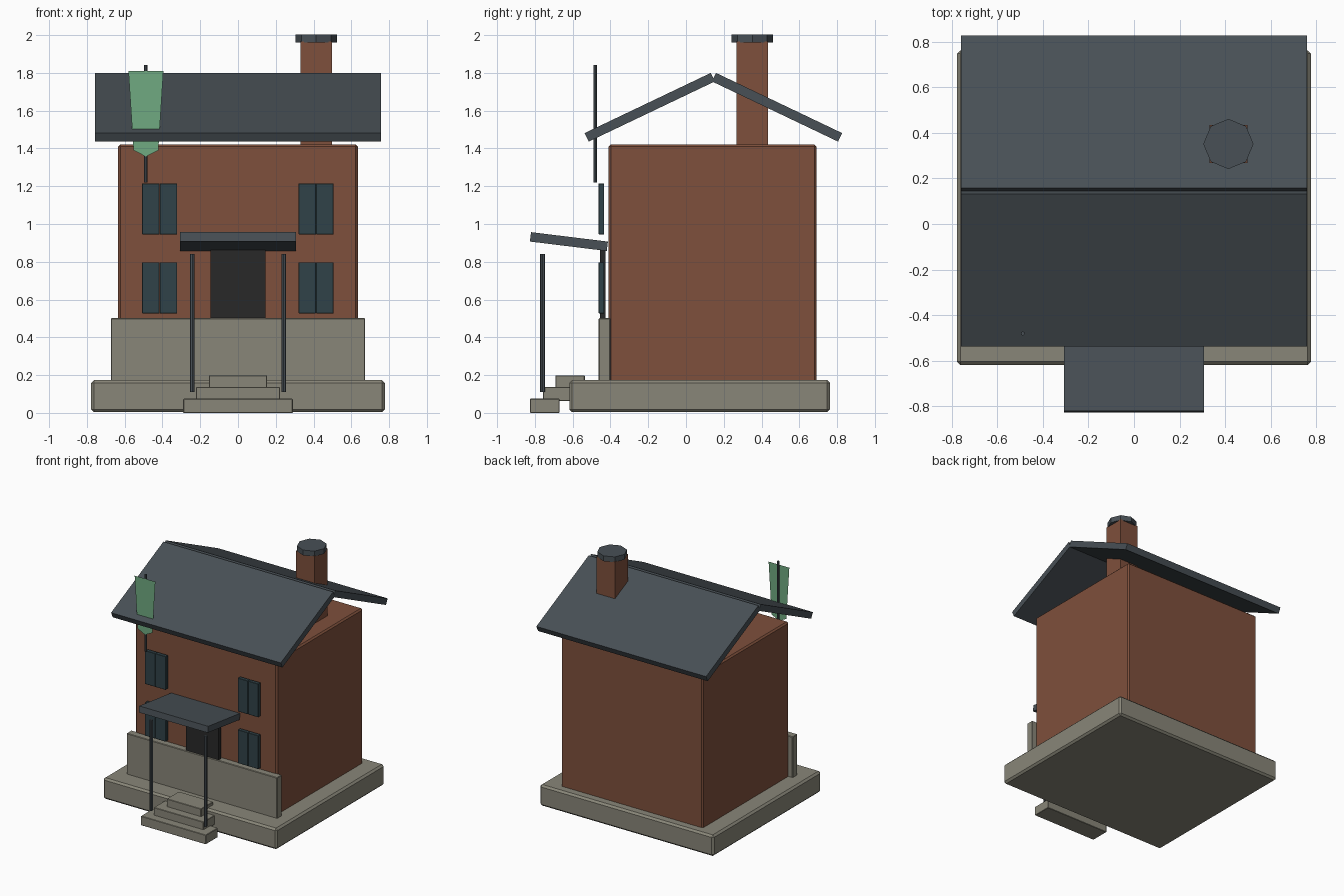
import bpy
from math import radians

if "Cube" in bpy.data.objects:
    bpy.data.objects.remove(bpy.data.objects["Cube"])


def material(name, rgb):
    m = bpy.data.materials.new(name)
    m.diffuse_color = (*rgb, 1)
    m.use_nodes = True
    m.node_tree.nodes["Principled BSDF"].inputs["Base Color"].default_value = m.diffuse_color
    return m


BRICK = material("brick", (0.21, 0.08, 0.045))
STONE = material("stone", (0.25, 0.24, 0.19))
SLATE = material("slate", (0.065, 0.08, 0.092))
SHUTTER = material("shutter_paint", (0.03, 0.055, 0.065))
DARK = material("door_paint", (0.022, 0.022, 0.022))
GREEN = material("flag_cloth", (0.16, 0.4, 0.22))


def box(name, x, y, z, mat, bevel=0.0, tilt=0.0):
    """Box from (min, max) ranges, optionally bevelled and tilted about x."""
    size = [r[1] - r[0] for r in (x, y, z)]
    bpy.ops.mesh.primitive_cube_add(size=1, location=[(r[0] + r[1]) / 2 for r in (x, y, z)])
    o = bpy.context.object
    o.name = name
    o.scale = size
    bpy.ops.object.transform_apply(location=False, rotation=False, scale=True)
    o.rotation_euler.x = radians(tilt)
    o.data.materials.append(mat)
    if bevel:
        b = o.modifiers.new("bevel", 'BEVEL')
        b.width = bevel
        b.segments = 1
    return o


def rod(name, x, y, z0, z1, r, mat, sides=8):
    bpy.ops.mesh.primitive_cylinder_add(vertices=sides, radius=r, depth=z1 - z0,
                                        location=(x, y, (z0 + z1) / 2))
    o = bpy.context.object
    o.name = name
    o.data.materials.append(mat)


# Plinth, brick body, stone skirt on the front
box("base_slab", (-0.777, 0.777), (-0.618, 0.762), (0.004, 0.174), STONE, 0.015)
box("house_body", (-0.634, 0.634), (-0.409, 0.691), (0.16, 1.422), BRICK, 0.012)
box("stone_skirt", (-0.673, 0.673), (-0.462, -0.4), (0.165, 0.502), STONE, 0.004)

# Entrance steps
for i in range(3):
    w, y, z = 0.29 - 0.068 * i, -0.825 + 0.067 * i, 0.062 * i
    box(f"step_{i + 1}", (-w, w), (y, y + 0.155), (z, z + 0.075), STONE, 0.003)

# Front door
box("front_door", (-0.146, 0.146), (-0.455, -0.425), (0.2, 0.87), DARK)

# Paired shutters on both floors
for sx in (-1, 1):
    for floor, z in (("lower", 0.527), ("upper", 0.945)):
        for k in (0, 1):
            x = sx * 0.414 + (k - 1) * 0.093
            box(f"{floor}_shutter", (x, x + 0.092), (-0.463, -0.433), (z, z + 0.27), SHUTTER, 0.002)

# Porch canopy and posts
box("porch_canopy", (-0.308, 0.308), (-0.825, -0.415), (0.882, 0.932), SLATE, 0, -7)
for sx in (-1, 1):
    rod("porch_post", sx * 0.242, -0.759, 0.11, 0.84, 0.013, SLATE)

# Gable roof slabs mirrored about the ridge
RIDGE = 0.145
for side, s in (("front", -1), ("back", 1)):
    cy = RIDGE + s * 0.337
    box(f"{side}_roof_slab", (-0.758, 0.758), (cy - 0.37, cy + 0.37), (1.593, 1.643), SLATE, 0, -s * 25.5)

# Chimney with octagonal cap
box("chimney", (0.331, 0.497), (0.268, 0.434), (1.4, 1.965), BRICK)
rod("chimney_cap", 0.414, 0.351, 1.96, 2.003, 0.11, SLATE)

# Flagpole and hanging pointed banner
rod("flag_pole", -0.488, -0.48, 1.22, 1.842, 0.009, SLATE)
outline = [(-0.58, 1.81), (-0.553, 1.39), (-0.488, 1.357), (-0.422, 1.39), (-0.395, 1.81)]
mesh = bpy.data.meshes.new("banner")
mesh.from_pydata([(x, -0.49, z) for x, z in outline], [], [range(5)])
mesh.materials.append(GREEN)
bpy.context.collection.objects.link(bpy.data.objects.new("banner", mesh))
